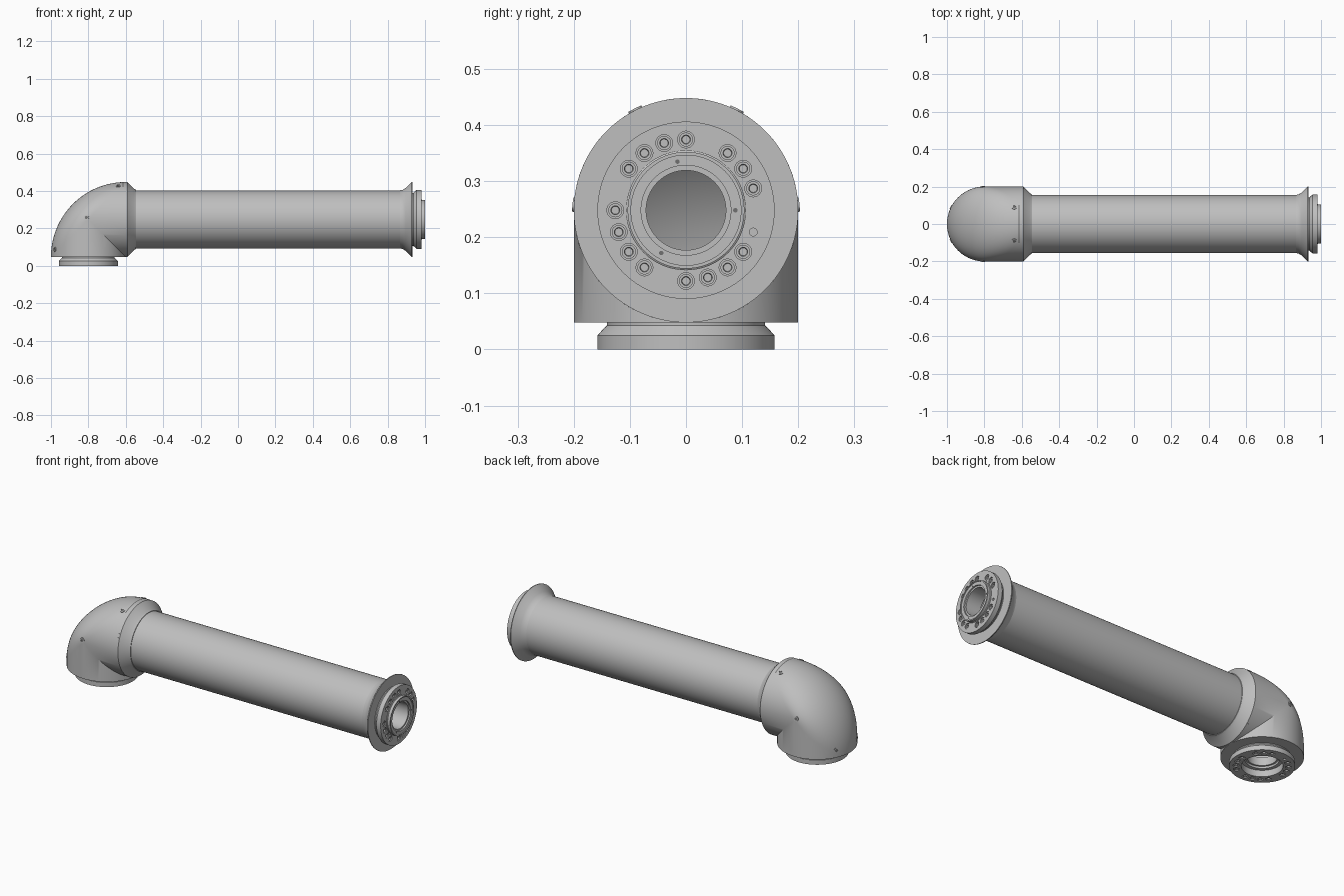
import bpy, bmesh
from math import sin, cos, pi, radians, sqrt
from mathutils import Vector, Matrix

cube = bpy.data.objects.get("Cube")
if cube:
    bpy.data.objects.remove(cube)


def material(name, value):
    mat = bpy.data.materials.new(name)
    mat.use_nodes = True
    colour = (value, value, value, 1)
    mat.diffuse_color = colour
    mat.node_tree.nodes["Principled BSDF"].inputs["Base Color"].default_value = colour
    return mat


GREY = material("machined grey", 0.52)
DARK = material("recess grey", 0.16)

R = 0.2              # elbow radius
AXIS_Z = 0.248       # height of the tube axis
HUB_X = -0.8         # position of the vertical axis
BASE_Z = AXIS_Z - R
END_X = HUB_X + R


def finish(name, bm, mat=GREY):
    bmesh.ops.remove_doubles(bm, verts=bm.verts, dist=1e-5)
    bmesh.ops.recalc_face_normals(bm, faces=bm.faces)
    mesh = bpy.data.meshes.new(name)
    bm.to_mesh(mesh)
    bm.free()
    mesh.materials.append(mat)
    obj = bpy.data.objects.new(name, mesh)
    bpy.context.collection.objects.link(obj)
    return obj


def grid(bm, rows):
    """Skin a list of equally long point rows."""
    rows = [[bm.verts.new(p) for p in row] for row in rows]
    for a, b in zip(rows, rows[1:]):
        for i in range(len(a) - 1):
            bm.faces.new((a[i], a[i + 1], b[i + 1], b[i]))


def lathe(name, profile, frame, segments=96, closed=False, mat=GREY):
    """Turn (radius, height) points around the local z of a frame."""
    if closed:
        profile = profile + profile[:1]
    rows = []
    for k in range(segments + 1):
        a = 2 * pi * (k % segments) / segments
        rows.append([frame @ Vector((r * cos(a), r * sin(a), h)) for r, h in profile])
    bm = bmesh.new()
    grid(bm, rows)
    bmesh.ops.dissolve_degenerate(bm, dist=1e-6, edges=bm.edges)
    return finish(name, bm, mat)


def frame(x_dir, y_dir, origin):
    x, y = Vector(x_dir), Vector(y_dir)
    m = Matrix((x, y, x.cross(y))).transposed().to_4x4()
    m.translation = origin
    return m


ALONG = frame((0, 1, 0), (0, 0, 1), (0, 0, AXIS_Z))       # local z runs along +x
TIP = ALONG.copy()
TIP.translation.x = 0.98
FOOT = frame((0, 1, 0), (1, 0, 0), (HUB_X, 0, 0))         # local z points down

# Elbow: rounded back and mitred inside, skinned from slices across y
outer, inner = [], []
for k in range(65):
    phi = -pi / 2 + pi * k / 64
    w, y = max(R * cos(phi), 0), R * sin(phi)
    fillet = 2 * w
    cx, cz = HUB_X - w + fillet, AXIS_Z + w - fillet
    row = [Vector((HUB_X - w, y, BASE_Z))]
    for j in range(33):
        t = pi / 2 * j / 32
        row.append(Vector((cx - fillet * cos(t), y, cz + fillet * sin(t))))
    row.append(Vector((END_X, y, AXIS_Z + w)))
    outer.append(row)
    inner.append([Vector((HUB_X + w, y, BASE_Z)), Vector((HUB_X + w, y, AXIS_Z - w)),
                  Vector((END_X, y, AXIS_Z - w))])
bm = bmesh.new()
grid(bm, outer)
grid(bm, inner)
bmesh.ops.dissolve_degenerate(bm, dist=1e-6, edges=bm.edges)
finish("elbow_housing", bm)

# Collar, tube and flared end
lathe("elbow_collar", [(R, END_X), (R, -0.592), (0.164, -0.556), (0.158, -0.545),
                       (0.155, -0.545)], ALONG)
lathe("arm_tube", [(0.155, -0.56), (0.155, 0.88)], ALONG)
lathe("end_flare", [(0.155, 0.865), (0.158, 0.88), (0.168, 0.896), (R, 0.928),
                    (R, 0.932), (0.13, 0.932)], ALONG)
lathe("elbow_underside", [(R, BASE_Z), (0.13, BASE_Z)], Matrix.Translation((HUB_X, 0, 0)))


# Bolted flanges, one at each end
def bolted_flange(name, place):
    disc = lathe(name, [(0.1, 0), (0.158, 0), (0.158, -0.025), (0.141, -0.043),
                        (0.141, -0.05), (0.1, -0.05)], place, closed=True)
    cutters = bmesh.new()
    spots = []
    for slot in range(20):
        if slot in (0, 4, 9, 14):
            continue
        a = radians(18 * slot)
        spot = place @ Matrix.Translation((0.126 * cos(a), 0.126 * sin(a), 0))
        small = slot == 19
        radius = 0.007 if small else 0.015
        bmesh.ops.create_cone(cutters, cap_ends=True, segments=24, radius1=radius,
                              radius2=radius, depth=0.024, matrix=spot)
        if not small:
            spots.append(spot)
    cutter = finish(name + "_cutter", cutters)
    cutter.hide_render = True
    mod = disc.modifiers.new("bolt holes", "BOOLEAN")
    mod.object = cutter
    mod.solver = "EXACT"
    bpy.context.view_layer.objects.active = disc
    bpy.ops.object.modifier_apply(modifier=mod.name)
    bpy.data.objects.remove(cutter)
    for spot in spots:
        lathe(name + "_bolt", [(0.0125, -0.013), (0.0125, -0.003), (0.008, -0.003),
                               (0.007, -0.009), (0, -0.009)], spot, 24)


bolted_flange("end_flange", TIP)
bolted_flange("foot_flange", FOOT)

# Bearing sleeve standing out of the tube end
lathe("end_sleeve", [(0.107, -0.01), (0.107, 0.003), (0.104, 0.005), (0.104, 0.02),
                     (0.098, 0.02), (0.098, 0.016), (0.08, 0.016), (0.08, 0.008),
                     (0.071, 0.008), (0.071, -0.08)], TIP)
for angle in (0, 100, 240):
    a = radians(angle)
    lathe("sleeve_pin_hole", [(0.004, 0.015), (0.004, 0.017), (0, 0.017)],
          TIP @ Matrix.Translation((0.088 * cos(a), 0.088 * sin(a), 0)), 16, mat=DARK)

# Recessed seat inside the foot
lathe("foot_seat", [(0.107, 0), (0.104, -0.004), (0.104, -0.035), (0.082, -0.035),
                    (0.08, -0.045), (0.071, -0.045), (0.071, -0.09)], FOOT)

# Cover screws on both sides of the elbow
for side in (-1, 1):
    for pos, normal in (((-0.64, 0.09, 0.426), (-0.05, 0.45, 0.89)),
                        ((-0.978, 0.09, 0.088), (-0.89, 0.45, 0.05)),
                        ((-0.81, 0.1982, 0.258), (-0.09, 0.99, 0.09))):
        p = Vector((pos[0], side * pos[1], pos[2]))
        n = Vector((normal[0], side * normal[1], normal[2])).normalized()
        place = Matrix.Translation(p) @ n.to_track_quat("Z", "Y").to_matrix().to_4x4()
        lathe("cover_screw", [(0.013, -0.008), (0.013, 0.003), (0.008, 0.003),
                              (0.008, 0.001)], place, 24)
        lathe("cover_screw_socket", [(0.008, 0.0015), (0, 0.0015)], place, 24, mat=DARK)

# Narrow seam on top of the elbow
bm = bmesh.new()
rows = []
for k in range(17):
    a = radians(-30 + 60 * k / 16)
    rows.append([Vector((x, (R + 0.001) * sin(a), AXIS_Z + (R + 0.001) * cos(a)))
                 for x in (-0.618, -0.613)])
grid(bm, rows)
finish("elbow_seam", bm, DARK)

# Smooth the round surfaces and keep machined edges crisp
bpy.ops.object.select_all(action="DESELECT")
for obj in bpy.context.collection.objects:
    if obj.type == "MESH":
        obj.select_set(True)
        bpy.context.view_layer.objects.active = obj
bpy.ops.object.shade_smooth_by_angle(angle=radians(30))
